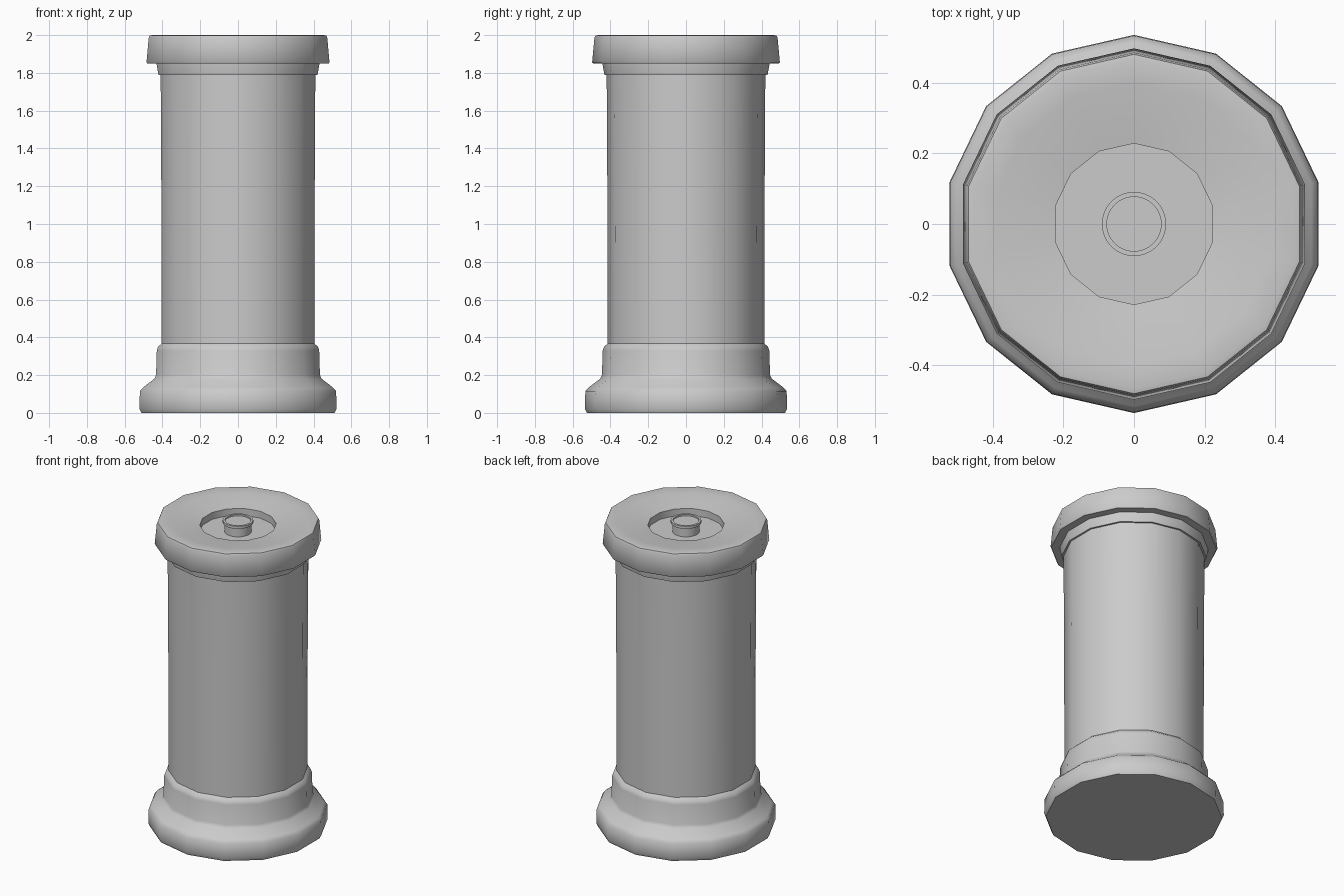
import bpy, bmesh
from math import sin, cos, pi, radians

if "Cube" in bpy.data.objects:
    bpy.data.objects.remove(bpy.data.objects["Cube"])


def lathe(name, profile, sides, smooth_angle):
    """Spin (radius, z) points about z; radius 0 closes the end with a flat disc."""
    bm = bmesh.new()
    rings = []
    for r, z in profile:
        if r == 0:
            continue
        rings.append([bm.verts.new((r * cos(pi / 2 + 2 * pi * i / sides),
                                    r * sin(pi / 2 + 2 * pi * i / sides), z))
                      for i in range(sides)])
    for a, b in zip(rings, rings[1:]):
        for i in range(sides):
            j = (i + 1) % sides
            bm.faces.new((a[i], a[j], b[j], b[i]))
    if profile[0][0] == 0:
        bm.faces.new(rings[0][::-1])
    if profile[-1][0] == 0:
        bm.faces.new(rings[-1])
    mesh = bpy.data.meshes.new(name)
    bm.to_mesh(mesh)
    bm.free()
    obj = bpy.data.objects.new(name, mesh)
    bpy.context.collection.objects.link(obj)
    bpy.ops.object.select_all(action='DESELECT')
    obj.select_set(True)
    bpy.context.view_layer.objects.active = obj
    bpy.ops.object.shade_smooth_by_angle(angle=radians(smooth_angle))
    return obj


SIDES = 14

# Stepped foot with a flat underside
lathe("base", [(0, 0), (0.525, 0), (0.535, 0.02), (0.533, 0.115), (0.515, 0.135),
               (0.455, 0.18), (0.445, 0.20), (0.441, 0.33), (0.434, 0.35),
               (0.415, 0.367)], SIDES, 50)

# Long shaft, very slightly wider at the top
lathe("column", [(0.415, 0.367), (0.416, 1.1), (0.420, 1.79)], SIDES, 50)

# Neck ring, overhanging cap, dished top and round well
lathe("cap", [(0.420, 1.79), (0.432, 1.79), (0.442, 1.845), (0.442, 1.85),
              (0.492, 1.85), (0.497, 1.856), (0.485, 1.985), (0.480, 1.997),
              (0.465, 2.0), (0.40, 1.994), (0.30, 1.981), (0.228, 1.970),
              (0.228, 1.925), (0, 1.925)], SIDES, 50)

# Small post in the well with a thin raised rim
lathe("center_post", [(0.080, 1.925), (0.080, 1.98), (0.091, 1.983), (0.091, 2.0),
                      (0.077, 2.0), (0.077, 1.99), (0, 1.99)], 32, 35)
